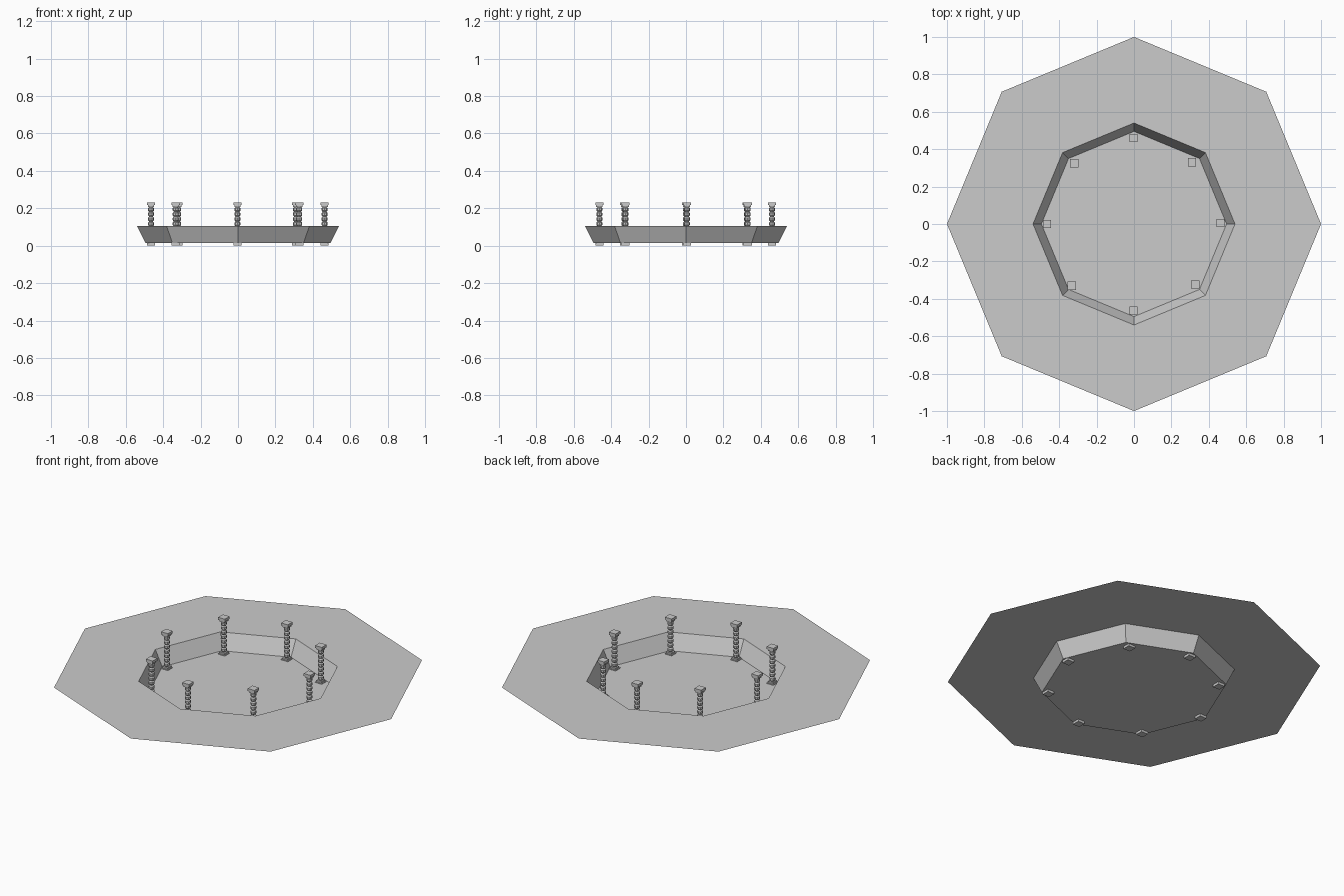
import bpy, bmesh, math
from mathutils import Matrix

cube = bpy.data.objects.get("Cube")
if cube:
    bpy.data.objects.remove(cube, do_unlink=True)

SIDES = 8
stone = bpy.data.materials.new("pale grey stone")
stone.use_nodes = True
GREY = (0.6, 0.6, 0.6, 1)
stone.diffuse_color = GREY
stone.node_tree.nodes["Principled BSDF"].inputs["Base Color"].default_value = GREY


def add_object(name, bm):
    mesh = bpy.data.meshes.new(name)
    bm.to_mesh(mesh)
    bm.free()
    mesh.materials.append(stone)
    obj = bpy.data.objects.new(name, mesh)
    bpy.context.collection.objects.link(obj)
    return obj


def ring(bm, radius, z, sides=SIDES):
    step = math.tau / sides
    return [bm.verts.new((radius * math.cos(i * step), radius * math.sin(i * step), z))
            for i in range(sides)]


def bridge(bm, a, b):
    n = len(a)
    for i in range(n):
        bm.faces.new((a[i], a[(i + 1) % n], b[(i + 1) % n], b[i]))


# Thin octagonal deck, sloping pit wall and floor as one open sheet
bm = bmesh.new()
outer = ring(bm, 1.0, 0.105)
rim = ring(bm, 0.54, 0.105)
foot = ring(bm, 0.495, 0.014)
bridge(bm, outer, rim)
bridge(bm, rim, foot)
bm.faces.new(foot)
add_object("sunken_octagonal_floor", bm)


def slab(bm, width, low, high):
    fit = Matrix.Translation((0, 0, (low + high) / 2)) @ Matrix.Diagonal((width, width, high - low, 1))
    bmesh.ops.create_cube(bm, size=1, matrix=fit)


# Beaded column with square plinth and capital
bm = bmesh.new()
slab(bm, 0.044, 0.0, 0.018)
slab(bm, 0.034, 0.018, 0.027)
slab(bm, 0.034, 0.207, 0.217)
slab(bm, 0.044, 0.217, 0.232)
BEADS, LOW, HIGH = 7, 0.027, 0.207
pitch = (HIGH - LOW) / BEADS
rings = []
for i in range(BEADS):
    base = LOW + i * pitch
    for part, radius in ((0, 0.010), (0.25, 0.016), (0.75, 0.016)):
        rings.append(ring(bm, radius, base + part * pitch))
rings.append(ring(bm, 0.010, HIGH))
for a, b in zip(rings, rings[1:]):
    bridge(bm, a, b)
column = add_object("column_1", bm)

# Columns stand around the foot of the pit wall
spots = [(0.463, 0.005), (0.31, 0.33), (-0.003, 0.46), (-0.32, 0.325),
         (-0.465, 0), (-0.333, -0.33), (-0.003, -0.463), (0.327, -0.323)]
for i, (x, y) in enumerate(spots):
    obj = column
    if i:
        obj = column.copy()
        obj.name = f"column_{i + 1}"
        bpy.context.collection.objects.link(obj)
    obj.location = (x, y, 0)
